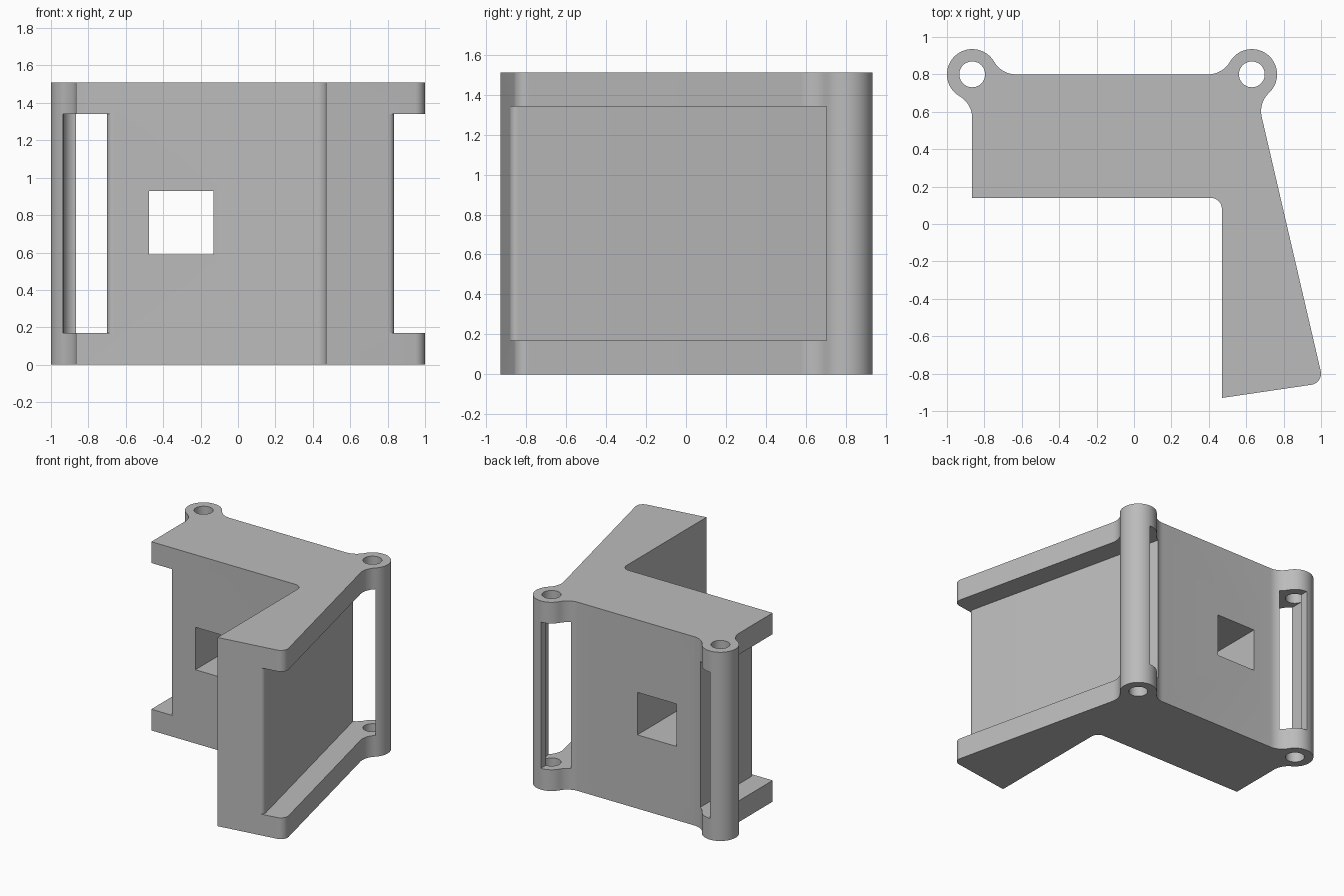
import bpy, bmesh
from math import radians, cos, sin, atan, tan
from mathutils import Vector

cube = bpy.data.objects.get("Cube")
if cube:
    bpy.data.objects.remove(cube, do_unlink=True)

HEIGHT, FLANGE = 1.51, 0.17
POST_R, HOLE_R, REACH = 0.135, 0.069, 0.234
SLANT = 13.06                                # lean of the arm's outer face, degrees
P1, P2 = Vector((-0.865, 0.80)), Vector((0.63, 0.80))


def polar(angle, r=1.0):
    return Vector((cos(radians(angle)), sin(radians(angle)))) * r


def arc(centre, r, a0, a1):
    n = max(4, int(abs(a1 - a0) / 6))
    return [centre + polar(a0 + (a1 - a0) * i / n, r) for i in range(n + 1)]


def fillet(a, b, c, r, n=8):
    """Round the corner b between a and c."""
    a, b, c = Vector(a), Vector(b), Vector(c)
    u, v = (a - b).normalized(), (c - b).normalized()
    half = u.angle(v) / 2
    centre = b + (u + v).normalized() * (r / sin(half))
    start, end = b + u * (r / tan(half)) - centre, b + v * (r / tan(half)) - centre
    sweep = start.angle_signed(end)
    a0 = Vector((1, 0)).angle_signed(start)
    # angle_signed is clockwise positive
    return [centre + Vector((cos(a0 + sweep * i / n), -sin(a0 + sweep * i / n))) * r
            for i in range(n + 1)]


def prism(name, points, z0, z1):
    """Extrude a flat outline between two heights."""
    bm = bmesh.new()
    face = bm.faces.new([bm.verts.new((p[0], p[1], z0)) for p in points])
    out = bmesh.ops.extrude_face_region(bm, geom=[face])
    top = [g for g in out["geom"] if isinstance(g, bmesh.types.BMVert)]
    bmesh.ops.translate(bm, verts=top, vec=(0, 0, z1 - z0))
    bmesh.ops.recalc_face_normals(bm, faces=bm.faces)
    mesh = bpy.data.meshes.new(name)
    bm.to_mesh(mesh)
    bm.free()
    obj = bpy.data.objects.new(name, mesh)
    bpy.context.collection.objects.link(obj)
    return obj


def cut(target, cutter):
    cutter.hide_render = True
    mod = target.modifiers.new("cut", "BOOLEAN")
    mod.operation, mod.solver, mod.object = "DIFFERENCE", "EXACT", cutter
    bpy.context.view_layer.objects.active = target
    bpy.ops.object.modifier_apply(modifier=mod.name)
    bpy.data.objects.remove(cutter, do_unlink=True)


normal, down = polar(SLANT), polar(SLANT - 90)
tip_in, tip_out = Vector((0.47, -0.93)), Vector((1.013, -0.85))

# Bracket outline: body, arm and two filleted corner posts
outline = [Vector((P1.x, 0.14))]
outline += fillet((P1.x, 0.14), (0.47, 0.14), tip_in, 0.06)
outline += [tip_in]
outline += fillet(tip_in, tip_out, P2, 0.06)
outline += arc(P2 + normal * POST_R + down * REACH, POST_R, 180 + SLANT, 120 + SLANT)
outline += arc(P2, POST_R, SLANT - 60, 150)[1:]
outline += arc(P2 + Vector((-REACH, POST_R)), POST_R, -30, -90)[1:]
outline += arc(P1 + Vector((REACH, POST_R)), POST_R, -90, -150)
outline += arc(P1, POST_R, 30, 240)[1:]
outline += arc(P1 + Vector((-POST_R, -REACH)), POST_R, 60, 0)[1:]
bracket = prism("corner_bracket", outline, 0, HEIGHT)

# Pin holes through the posts
for p in (P1, P2):
    cut(bracket, prism("pin_hole", arc(p, HOLE_R, 0, 360)[:-1], -0.1, HEIGHT + 0.1))

# Side recess in the body, opening half of its post
edge = fillet((0, 0.14), (-0.70, 0.14), (-0.70, 1.1), 0.033)
side = [Vector((edge[0].x, 0))] + edge + [
    Vector((-0.70, 1.1)), Vector((P1.x, 1.1)), P1,
    P1 + Vector((-0.0695, 0)), Vector((P1.x - 0.0695, 0))]
cut(bracket, prism("body_recess", side, FLANGE, HEIGHT - FLANGE))

# Side recess along the slanted arm
corner = Vector((0.842, -0.875))
wall_end = corner - down * 2.0
edge = fillet(tip_in, corner, wall_end, 0.033)
lip = P2 + normal * 0.0695
side = [Vector((edge[0].x, -1.2))] + edge + [
    wall_end, Vector((P2.x, wall_end.y)), P2, lip, lip + down * 2.05]
cut(bracket, prism("arm_recess", side, FLANGE, HEIGHT - FLANGE))

# Square window through the body
x0, x1 = -0.475, -0.13
cut(bracket, prism("window", [(x0, 0), (x1, 0), (x1, 1), (x0, 1)], 0.59, 0.93))

# Plain grey finish
grey = bpy.data.materials.new("plain grey")
grey.use_nodes = True
colour = (0.5, 0.5, 0.5, 1)
grey.diffuse_color = colour
grey.node_tree.nodes["Principled BSDF"].inputs["Base Color"].default_value = colour
bracket.data.materials.clear()
bracket.data.materials.append(grey)
for poly in bracket.data.polygons:
    poly.material_index = 0

bpy.ops.object.select_all(action="DESELECT")
bracket.select_set(True)
bpy.context.view_layer.objects.active = bracket
bpy.ops.object.shade_smooth_by_angle(angle=radians(30))
